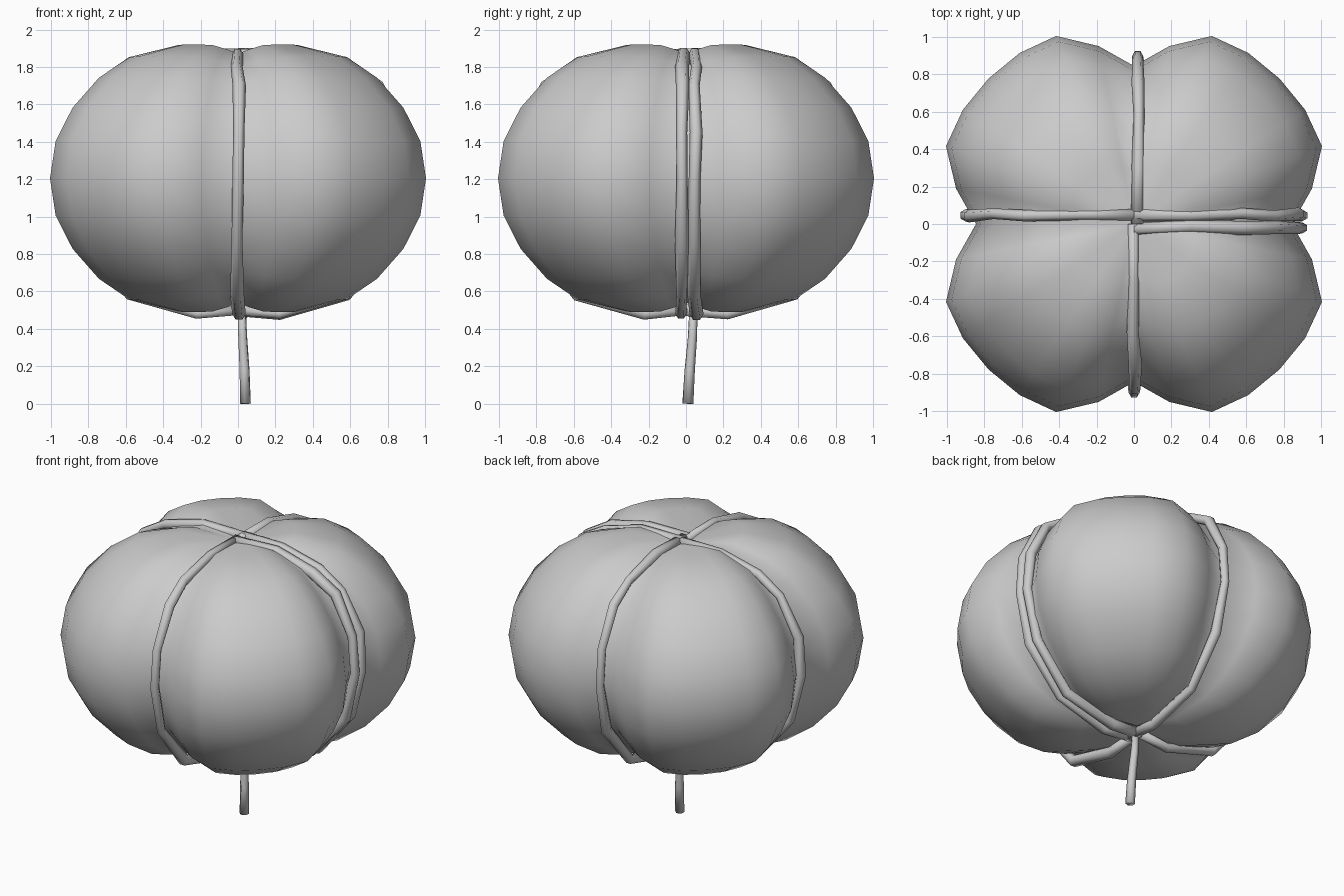
import bpy, bmesh, math, random
from mathutils import Vector

random.seed(4)
if "Cube" in bpy.data.objects:
    bpy.data.objects.remove(bpy.data.objects["Cube"], do_unlink=True)

GREY = (0.6, 0.6, 0.6, 1)
mat = bpy.data.materials.new("plain grey")
mat.use_nodes = True
mat.diffuse_color = GREY
mat.node_tree.nodes["Principled BSDF"].inputs["Base Color"].default_value = GREY


def add_mesh(name, bm):
    bmesh.ops.recalc_face_normals(bm, faces=bm.faces)
    for f in bm.faces:
        f.smooth = True
    mesh = bpy.data.meshes.new(name)
    bm.to_mesh(mesh)
    bm.free()
    mesh.materials.append(mat)
    obj = bpy.data.objects.new(name, mesh)
    bpy.context.collection.objects.link(obj)
    return obj


# Four-lobed puffy body: rings whose radius and height dip at each valley
SEGMENTS, MID_Z, HALF_H = 32, 1.205, 0.715
half = [(0.32, 1), (0.58, 0.91), (0.74, 0.755), (0.88, 0.53), (0.97, 0.28)]
profile = half + [(1, 0)] + [(r, -h) for r, h in reversed(half)]
lobe_r = [0.845, 0.97, 1.088, 1.1, 1.1]
lobe_z = [0.93, 0.965, 0.995, 1, 1]
bm = bmesh.new()
rings = []
for r, h in profile:
    ring = []
    for s in range(SEGMENTS):
        k = min(s % 8, 8 - s % 8)
        a = math.tau * s / SEGMENTS
        ring.append(bm.verts.new((r * lobe_r[k] * math.cos(a), r * lobe_r[k] * math.sin(a),
                                  MID_Z + h * HALF_H * lobe_z[k])))
    rings.append(ring)
for upper, lower in zip(rings, rings[1:]):
    for s in range(SEGMENTS):
        t = (s + 1) % SEGMENTS
        bm.faces.new((upper[s], lower[s], lower[t], upper[t]))
for ring, side in ((rings[0], 1), (rings[-1], -1)):
    pole = bm.verts.new((0, 0, MID_Z + side * HALF_H * 0.92))
    for s in range(SEGMENTS):
        bm.faces.new((pole, ring[s], ring[(s + 1) % SEGMENTS]))
add_mesh("lobed_body", bm)


# Cords: low-poly tubes swept along a path
def cord(name, points, radii, sides=6):
    bm = bmesh.new()
    points = [Vector(p) for p in points]
    loops = []
    for i, p in enumerate(points):
        tangent = (points[min(i + 1, len(points) - 1)] - points[max(i - 1, 0)]).normalized()
        # a fixed side vector across the cord plane keeps the tube untwisted
        span = points[-1] - points[0]
        out = points[len(points) // 2] - points[0]
        across = span.cross(out).normalized()
        normal = tangent.cross(across).normalized()
        loops.append([bm.verts.new(p + radii[i] * (across * math.cos(math.tau * s / sides)
                                                   + normal * math.sin(math.tau * s / sides)))
                      for s in range(sides)])
    for a, b in zip(loops, loops[1:]):
        for s in range(sides):
            t = (s + 1) % sides
            bm.faces.new((a[s], a[t], b[t], b[s]))
    bm.faces.new(loops[0])
    bm.faces.new(loops[-1])
    return add_mesh(name, bm)


# Each strand follows one valley from the top crossing to the bottom knot
arc = [(0, 1.87), (0.3, 1.87), (0.58, 1.8), (0.75, 1.7), (0.88, 1.45),
       (0.9, 1.2), (0.82, 0.87), (0.58, 0.58), (0.22, 0.48), (0, 0.5)]


def strand(name, dx, dy, shift):
    pts, radii = [], []
    for d, z in arc:
        off = shift + random.uniform(-0.008, 0.008)
        pts.append((dx * d + abs(dy) * off, dy * d + abs(dx) * off, z))
        radii.append(random.uniform(0.028, 0.038))
    return cord(name, pts, radii)


strand("front_cord", 0, -1, 0.0)
strand("back_cord", 0, 1, 0.02)
strand("right_cord", -1, 0, 0.05)
strand("left_cord", 1, 0, 0.05)
strand("left_second_cord", 1, 0, -0.02)

# Hanging tail below the knot
cord("tail_cord", [(0.02, 0.04, 0.52), (0.025, 0.035, 0.36), (0.035, 0.02, 0.18), (0.04, 0.01, 0)],
     [0.022, 0.025, 0.028, 0.03])
